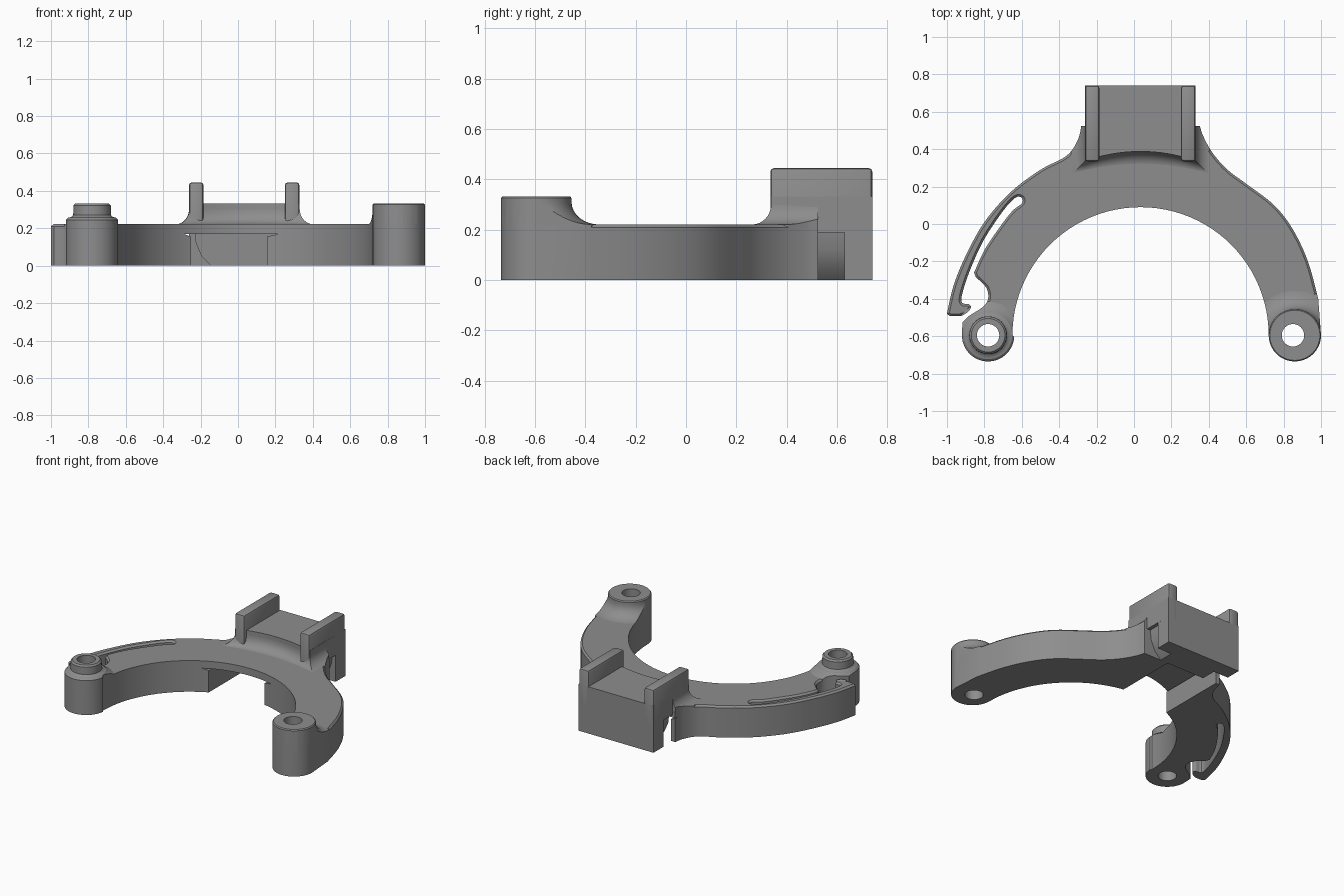
import bpy, bmesh, math
from mathutils import Vector

if "Cube" in bpy.data.objects:
    bpy.data.objects.remove(bpy.data.objects["Cube"])

mat = bpy.data.materials.new("grey_plastic")
mat.diffuse_color = (0.27, 0.27, 0.27, 1)
mat.use_nodes = True
mat.node_tree.nodes["Principled BSDF"].inputs["Base Color"].default_value = mat.diffuse_color
CX, CY, R = 0.035, -0.595, 0.685          # inner arc of the arch
LEFT, RIGHT = (-0.78, -0.595), (0.86, -0.595)   # boss centres


def finish(name, bm, smooth=True):
    bmesh.ops.recalc_face_normals(bm, faces=bm.faces[:])
    me = bpy.data.meshes.new(name)
    bm.to_mesh(me)
    bm.free()
    ob = bpy.data.objects.new(name, me)
    bpy.context.collection.objects.link(ob)
    me.materials.append(mat)
    if smooth:
        shade(ob)
    return ob


def shade(ob):
    bpy.ops.object.select_all(action='DESELECT')
    ob.select_set(True)
    bpy.context.view_layer.objects.active = ob
    bpy.ops.object.shade_smooth_by_angle(angle=math.radians(32))


def loft(name, rings, smooth=True):
    """Skin a stack of closed rings and cap both ends."""
    bm = bmesh.new()
    vs = [[bm.verts.new(p) for p in r] for r in rings]
    n = len(vs[0])
    for a, b in zip(vs, vs[1:]):
        for i in range(n):
            bm.faces.new((a[i], a[(i + 1) % n], b[(i + 1) % n], b[i]))
    bm.faces.new(vs[0])
    bm.faces.new(vs[-1])
    return finish(name, bm, smooth)


def prism(name, pts, z0, z1, smooth=True):
    return loft(name, [[(x, y, z) for x, y in pts] for z in (z0, z1)], smooth)


def revolve(name, c, profile, n=48):
    return loft(name, [[(c[0] + r * math.cos(2 * math.pi * i / n),
                         c[1] + r * math.sin(2 * math.pi * i / n), z)
                        for i in range(n)] for r, z in profile])


def box(name, x0, x1, y0, y1, z0, z1, bevel=0.0):
    bm = bmesh.new()
    bmesh.ops.create_cube(bm, size=1)
    for v in bm.verts:
        v.co = Vector(((x0 + x1) / 2 + v.co.x * (x1 - x0),
                       (y0 + y1) / 2 + v.co.y * (y1 - y0),
                       (z0 + z1) / 2 + v.co.z * (z1 - z0)))
    if bevel:
        es = [e for e in bm.edges if max(v.co.z for v in e.verts) > z1 - 1e-4]
        bmesh.ops.bevel(bm, geom=es, offset=bevel, segments=2, affect='EDGES', profile=0.5)
    return finish(name, bm)


def boolean(ob, tool, op):
    m = ob.modifiers.new("cut", 'BOOLEAN')
    m.operation, m.object, m.solver = op, tool, 'EXACT'
    bpy.context.view_layer.objects.active = ob
    bpy.ops.object.modifier_apply(modifier=m.name)
    shade(ob)


def spline(pts, steps=5):
    """Catmull-Rom through the points."""
    p = [Vector(q) for q in [pts[0]] + pts + [pts[-1]]]
    out = []
    for a, b, c, d in zip(p, p[1:], p[2:], p[3:]):
        for k in range(steps):
            t = k / steps
            q = 0.5 * (2 * b + (c - a) * t + (2 * a - 5 * b + 4 * c - d) * t * t
                       + (3 * b - a - 3 * c + d) * t ** 3)
            out.append((q.x, q.y))
    return out + [tuple(pts[-1])]


def arc(c, r, a0, a1, n):
    return [(c[0] + r * math.cos(math.radians(a0 + (a1 - a0) * i / n)),
             c[1] + r * math.sin(math.radians(a0 + (a1 - a0) * i / n))) for i in range(n + 1)]


# arch outline: inner arc, right boss, outer edge, clip arm, slit, left boss
outline = arc((CX, CY), R, 180, 0, 48)
outline += arc(RIGHT, 0.14, 180, 360, 20)[1:]
outline += spline([(0.985, -0.4), (0.93, -0.2), (0.85, -0.03), (0.75, 0.1), (0.6, 0.215),
                   (0.5, 0.29), (0.42, 0.38), (0.37, 0.47), (0.352, 0.525)])
outline += spline([(-0.282, 0.525), (-0.3, 0.45), (-0.36, 0.365), (-0.5, 0.29), (-0.66, 0.17),
                   (-0.8, 0.01), (-0.9, -0.17), (-0.965, -0.33), (-1.0, -0.48)])
outline += spline([(-0.985, -0.492), (-0.92, -0.49), (-0.875, -0.455), (-0.88, -0.43),
                   (-0.92, -0.42), (-0.915, -0.36), (-0.87, -0.23), (-0.8, -0.08),
                   (-0.7, 0.07), (-0.635, 0.14), (-0.6, 0.14), (-0.6, 0.11),
                   (-0.65, 0.07), (-0.72, -0.02), (-0.8, -0.14), (-0.855, -0.26)], 4)
outline += spline([(-0.845, -0.285), (-0.79, -0.34), (-0.78, -0.4), (-0.81, -0.445),
                   (-0.88, -0.49), (-0.917, -0.525)], 4)
outline += arc(LEFT, 0.14, 176, 356, 20)

# arch plate with a chamfer round the outer top edge
arch = prism("arch", outline, 0, 0.222, False)
bm = bmesh.new()
bm.from_mesh(arch.data)
rim = [e for e in bm.edges if all(v.co.z > 0.2 for v in e.verts)
       and all(math.hypot(v.co.x - CX, v.co.y - CY) > R + 0.01 and v.co.y > -0.57 for v in e.verts)]
bmesh.ops.bevel(bm, geom=rim, offset=0.012, segments=1, affect='EDGES')
bm.to_mesh(arch.data)
bm.free()

# passage under the crown of the arch
slot = [(-0.25, -0.1), (0.155, -0.1), (0.155, 0.155), (0.22, 0.17), (-0.29, 0.17), (-0.25, 0.155)]
passage = loft("passage_cutter", [[(x, y, z) for x, z in slot] for y in (-0.05, 0.6)])
boolean(arch, passage, 'DIFFERENCE')

# bosses with flared feet, kept within the arch outline
footprint = prism("footprint_helper", outline, -0.1, 0.6, False)


def flare(e, h, z, n=8):
    """Concave quarter curve: outward offset against height."""
    return [(e * (1 - math.sin(i / n * math.pi / 2)), z + h * (1 - math.cos(i / n * math.pi / 2)))
            for i in range(n + 1)]


right_boss = revolve("right_boss", RIGHT, [(0.25, 0.1)]
                     + [(0.14 + e, z) for e, z in flare(0.11, 0.09, 0.221)]
                     + [(0.14, 0.326), (0.134, 0.333)])
left_boss = revolve("left_boss", LEFT, [(0.18, 0.1), (0.18, 0.221), (0.15, 0.24), (0.14, 0.245),
                                        (0.128, 0.257), (0.112, 0.26), (0.101, 0.27),
                                        (0.1, 0.322), (0.09, 0.333)])

# flared foot of the mount
X0, X1 = -0.262, 0.328


def front(e, n=16):
    pts = []
    for i in range(n + 1):
        u = 2 * i / n - 1
        pts.append((CX + u * ((X1 - X0) / 2 + e), 0.388 - 0.05 * u * u - e))
    return pts


rings = [(0.075, 0.18)] + flare(0.075, 0.08, 0.221)
mount_foot = loft("mount_foot", [[(x, y, z) for x, y in front(e) + [(X1 + e, 0.524), (X0 - e, 0.524)]]
                                 for e, z in rings])
for ob in (right_boss, left_boss, mount_foot):
    boolean(ob, footprint, 'INTERSECT')

# bolt holes
for label, c in (("left", LEFT), ("right", RIGHT)):
    drill = revolve(label + "_hole_cutter", (c[0] + (-0.01 if c is RIGHT else 0), c[1]),
                    [(0.06, -0.2), (0.06, 0.6)], 32)
    for ob in (arch, left_boss if c is LEFT else right_boss):
        boolean(ob, drill, 'DIFFERENCE')
    drill.hide_render = True
    drill.hide_set(True)
for helper in (footprint, passage):
    helper.hide_render = True
    helper.hide_set(True)

# mount saddle, side rails and hanging back plate
prism("mount_saddle", front(0) + [(X1, 0.735), (X0, 0.735)], 0.19, 0.333)
for label, a, b in (("left", X0, X0 + 0.077), ("right", X1 - 0.077, X1)):
    box(label + "_rail", a, b, 0.335, 0.74, 0.19, 0.445, 0.014)
box("back_plate", X0, X1, 0.63, 0.74, 0, 0.333)

# rounded web between the arch and the back plate
web = [(0.27, 0.2), (0.26, 0.12), (0.23, 0.05), (0.18, 0.0)]
web = [(CX + x, z) for x, z in web] + [(CX - x, z) for x, z in reversed(web)]
loft("web", [[(x, y, z) for x, z in web] for y in (0.522, 0.632)])
